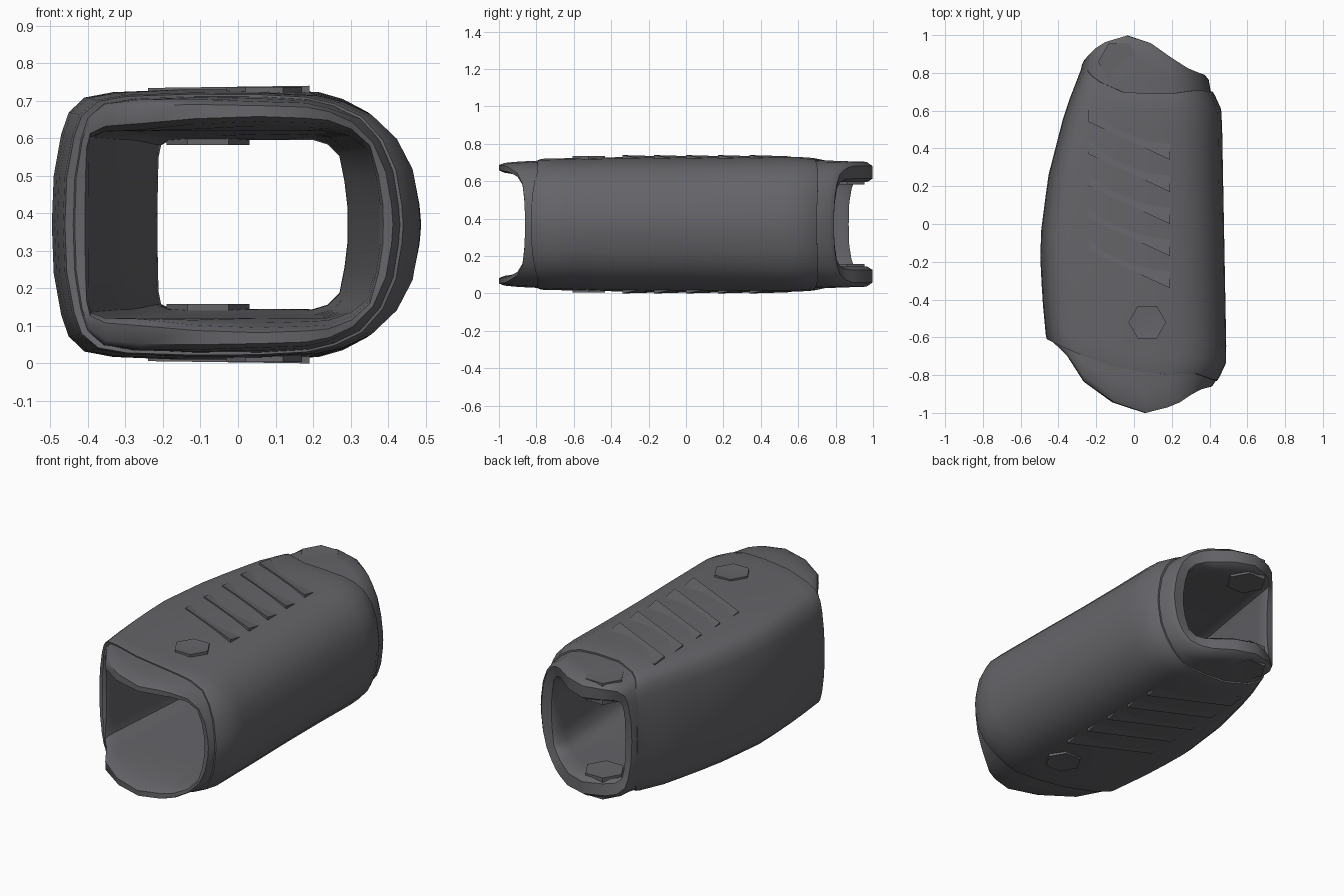
import bpy, bmesh, math

if "Cube" in bpy.data.objects:
    bpy.data.objects.remove(bpy.data.objects["Cube"], do_unlink=True)

MID = 0.37  # height of the symmetry plane

grey = bpy.data.materials.new("dark_grey_plastic")
grey.use_nodes = True
COLOUR = (0.13, 0.128, 0.14, 1)
grey.diffuse_color = COLOUR
grey.node_tree.nodes["Principled BSDF"].inputs["Base Color"].default_value = COLOUR


def curve(table, v):
    """Piecewise linear lookup."""
    if v <= table[0][0]:
        return table[0][1]
    for (a, fa), (b, fb) in zip(table, table[1:]):
        if v <= b:
            return fa + (fb - fa) * (v - a) / (b - a)
    return table[-1][1]


def mix(a, b, t):
    return tuple(p + (q - p) * t for p, q in zip(a, b))


def finish(name, bm, angle):
    bmesh.ops.recalc_face_normals(bm, faces=bm.faces)
    mesh = bpy.data.meshes.new(name)
    bm.to_mesh(mesh)
    bm.free()
    obj = bpy.data.objects.new(name, mesh)
    bpy.context.collection.objects.link(obj)
    mesh.materials.append(grey)
    bpy.ops.object.select_all(action="DESELECT")
    obj.select_set(True)
    bpy.context.view_layer.objects.active = obj
    bpy.ops.object.shade_smooth_by_angle(angle=math.radians(angle))
    return obj


def ring_shell(name, loops):
    """Skin a closed series of closed loops: outside, rim, inside, rim."""
    bm = bmesh.new()
    rows = [[bm.verts.new(p) for p in loop] for loop in loops]
    n = len(rows[0])
    for i, row in enumerate(rows):
        nxt = rows[(i + 1) % len(rows)]
        for j in range(n):
            k = (j + 1) % n
            bm.faces.new((row[j], row[k], nxt[k], nxt[j]))
    return finish(name, bm, 40)


def full(half):
    return half + [(x, -z) for x, z in reversed(half[1:-1])]


# Cross-sections: small corners on one side, one broad round on the other
OUTER = full([(-.5, 0), (-.495, .36), (-.475, .67), (-.455, .83), (-.41, .94),
              (-.33, .98), (-.15, 1), (.05, 1), (.2, .98), (.28, .93),
              (.36, .83), (.43, .65), (.475, .42), (.495, .15), (.5, 0)])
INNER = full([(-.5, 0), (-.5, .5), (-.5, .8), (-.49, .94), (-.44, 1),
              (-.33, 1), (-.14, 1), (.08, 1), (.24, 1), (.32, 1),
              (.4, .94), (.46, .8), (.485, .5), (.5, .2), (.5, 0)])

# Side edges and half heights along the length
SLEEVE_L = [(-.66, -.46), (-.4, -.485), (-.1, -.5), (.25, -.455), (.6, -.365), (.82, -.28)]
SLEEVE_R = [(-.86, .43), (-.73, .49), (.6, .465), (.7, .42), (.8, .4)]
SLEEVE_H = [(-.8, .35), (-.3, .36), (.6, .36), (.75, .35)]
LINER_L = [(-1, -.37), (-.66, -.44), (-.1, -.48), (.25, -.435), (.6, -.345), (.82, -.275), (1, -.27)]
LINER_R = [(-1, .42), (-.86, .42), (-.73, .47), (.6, .445), (.7, .405), (.8, .39)]
LINER_H = [(-1, .325), (-.9, .335), (-.75, .342), (.7, .342), (.85, .338), (1, .33)]
BORE_L = [(-.62, -.4), (.3, -.32), (.87, -.21)]
BORE_R = [(-.85, .38), (.8, .29)]
BORE_H = [(-1, .28), (-.8, .25), (.5, .24), (.85, .225)]

# Where each end stops, across the width
LIP_FRONT = [(-.5, -.62), (-.42, -.68), (-.35, -.82), (-.2, -.93), (.05, -1),
             (.25, -.96), (.4, -.88), (.5, -.86)]
LIP_BACK = [(-.5, .87), (-.45, .9), (-.38, .95), (-.19, 1), (-.05, .99),
            (.07, .95), (.22, .88), (.37, .82), (.5, .79)]
SEAM_FRONT = [(-.5, -.61), (-.42, -.65), (-.2, -.74), (.15, -.8), (.35, -.79), (.5, -.83)]
SEAM_BACK = [(-.5, .84), (-.4, .78), (-.25, .72), (-.1, .69), (.2, .69), (.4, .71), (.5, .7)]


def loop(section, ends, t, sides, inset=0):
    left, right, height = sides
    pts = []
    for (u, w), (u0, _) in zip(section, OUTER):
        y0, y1 = curve(ends[0], u0), curve(ends[1], u0)
        y = y0 + (y1 - y0) * t
        a, b = curve(left, y) + inset, curve(right, y) - inset
        pts.append((a + (b - a) * (u + .5), y, MID + w * (curve(height, y) - inset)))
    return pts


def shell(name, ends, outside, inside, steps, soft):
    outer = [loop(*outside[:1], ends, t, *outside[1:]) for t in steps]
    inner = [loop(*inside[:1], ends, t, *inside[1:]) for t in steps]

    def rim(k):
        return [[mix(a, b, f) for a, b in zip(outer[k], inner[k])] for f in (soft, 1 - soft)]

    front, back = rim(0), rim(-1)
    ring_shell(name, outer[1:-1] + back + inner[-2:0:-1] + front[::-1])


STEPS = [0, .015, .06, .12, .2, .3, .4, .5, .6, .7, .8, .88, .94, .985, 1]
liner_sides = (LINER_L, LINER_R, LINER_H)
sleeve_sides = (SLEEVE_L, SLEEVE_R, SLEEVE_H)

# Inner liner with the protruding lips
shell("liner", (LIP_FRONT, LIP_BACK), (OUTER, liner_sides),
      (INNER, (BORE_L, BORE_R, BORE_H)), STEPS, .18)
# Outer sleeve wrapped over it
shell("sleeve", (SEAM_FRONT, SEAM_BACK), (OUTER, sleeve_sides),
      (OUTER, sleeve_sides, .035), STEPS, .1)


def plate(name, points, side, low, dip=None):
    """Thin solid on the top or bottom face; points carry their own height."""
    bm = bmesh.new()

    def vert(x, y, z):
        return bm.verts.new((x, y, MID + side * (z - MID)))

    base = [vert(x, y, low) for x, y, _ in points]
    top = [vert(*p) for p in points]
    bm.faces.new(base)
    n = len(points)
    for i in range(n):
        j = (i + 1) % n
        bm.faces.new((base[i], base[j], top[j], top[i]))
    if dip:
        centre = vert(*dip)
        for i in range(n):
            bm.faces.new((top[i], top[(i + 1) % n], centre))
    else:
        bm.faces.new(top)
    finish(name, bm, 20)


def polygon(cx, cy, r, z, n=6):
    return [(cx + r * math.cos(math.tau * i / n), cy + r * math.sin(math.tau * i / n), z)
            for i in range(n)]


for side, label in ((1, "top"), (-1, "bottom")):
    # Slanted grip ribs, each fading out toward the back
    for i in range(5):
        y = .47 - .17 * i
        plate(f"{label}_grip_rib_{i + 1}",
              [(-.24, y + .07, .734), (.19, y - .13, .74),
               (.19, y - .04, .722), (-.24, y + .16, .722)], side, .70)
    # Six-sided button with a shallow dish
    plate(f"{label}_button", polygon(.07, -.52, .1, .736), side, .70, (.08, -.52, .728))
    # Pad through the back lip
    plate(f"{label}_back_pad", polygon(-.08, .86, .11, .706), side, .582)
